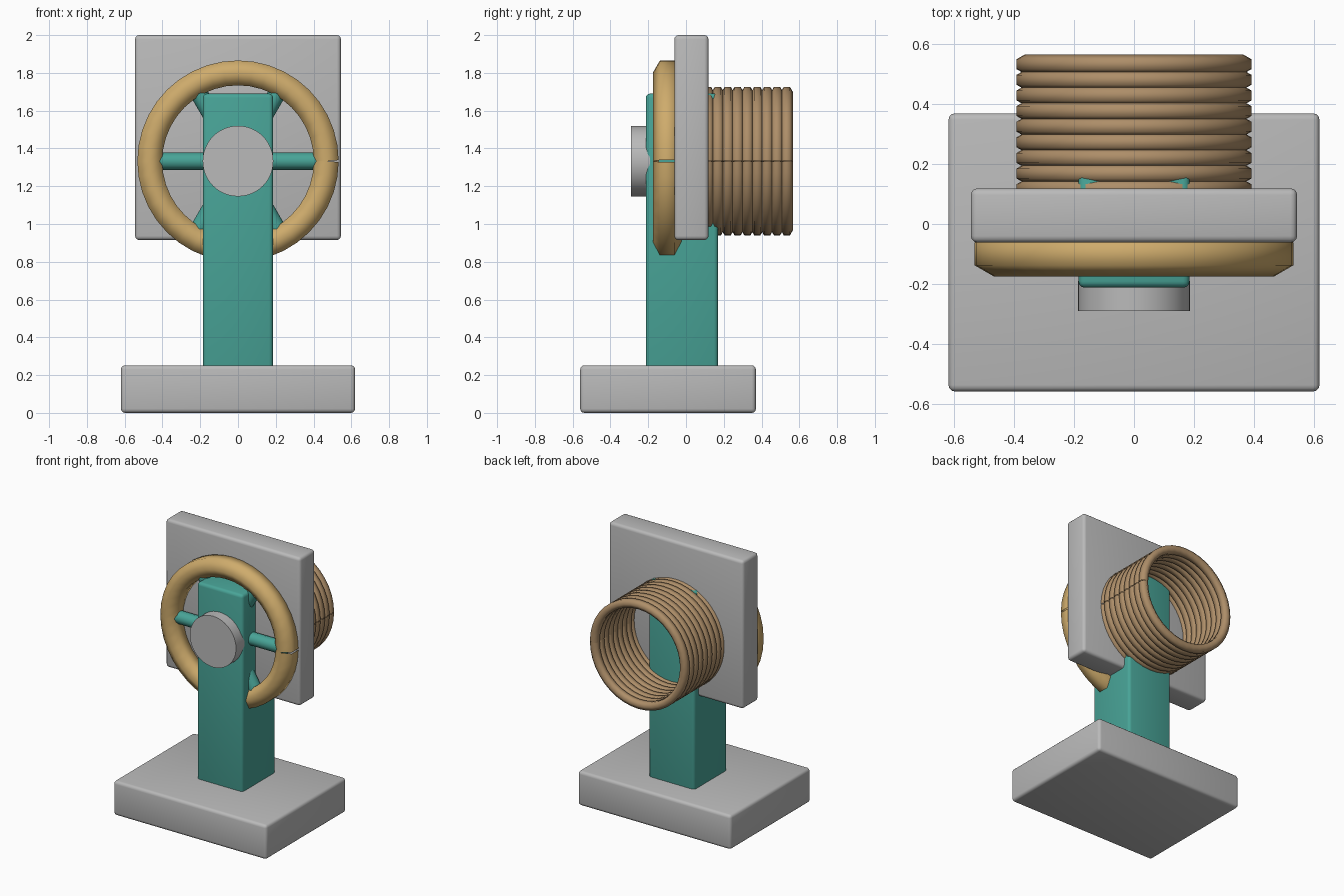
import bpy, bmesh, math
from mathutils import Matrix, Vector

if "Cube" in bpy.data.objects:
    bpy.data.objects.remove(bpy.data.objects["Cube"])

AXIS_Z = 1.333  # height of the shared wheel and coil axis


def material(name, rgb):
    m = bpy.data.materials.new(name)
    m.diffuse_color = (*rgb, 1.0)
    m.use_nodes = True
    m.node_tree.nodes["Principled BSDF"].inputs["Base Color"].default_value = m.diffuse_color
    return m


grey = material("light grey", (0.49, 0.49, 0.49))
teal = material("teal", (0.065, 0.37, 0.31))
tan = material("tan", (0.62, 0.41, 0.15))
brown = material("brown", (0.42, 0.27, 0.14))


def finish(bm, name, mat, angle=None):
    bmesh.ops.recalc_face_normals(bm, faces=bm.faces)
    me = bpy.data.meshes.new(name)
    bm.to_mesh(me)
    bm.free()
    me.materials.append(mat)
    ob = bpy.data.objects.new(name, me)
    bpy.context.collection.objects.link(ob)
    for p in me.polygons:
        p.use_smooth = True
    if angle:
        bpy.ops.object.select_all(action='DESELECT')
        ob.select_set(True)
        bpy.context.view_layer.objects.active = ob
        bpy.ops.object.shade_smooth_by_angle(angle=math.radians(angle))
    return ob


def rounded_box(name, lo, hi, mat, bevel=0.022):
    lo, hi = Vector(lo), Vector(hi)
    bm = bmesh.new()
    bmesh.ops.create_cube(bm, size=1, matrix=Matrix.Translation((lo + hi) / 2)
                          @ Matrix.Diagonal((*(hi - lo), 1)))
    bmesh.ops.bevel(bm, geom=bm.edges[:], offset=bevel, segments=3,
                    profile=0.5, affect='EDGES')
    return finish(bm, name, mat, 30)


def ring(name, radius, tube, y, mat, segments=40, sides=6):
    """Hexagonal tube bent round the y axis, with a thin wedge seam at +x."""
    bm = bmesh.new()
    loops = []
    for i in range(segments + 1):
        a = math.tau * i / segments
        # square-cut ends leave the seam
        tilt = math.pi / segments * ((i == 0) - (i == segments))
        centre = Vector((radius * math.cos(a), y, AXIS_Z + radius * math.sin(a)))
        out = Vector((math.cos(a + tilt), 0, math.sin(a + tilt)))
        loop = []
        for k in range(sides):
            t = math.tau * (k + 0.5) / sides
            loop.append(bm.verts.new(centre + out * tube * math.cos(t)
                                     + Vector((0, tube * math.sin(t), 0))))
        loops.append(loop)
    for a, b in zip(loops, loops[1:]):
        for k in range(sides):
            n = (k + 1) % sides
            bm.faces.new((a[k], a[n], b[n], b[k]))
    return finish(bm, name, mat)


# Base, upright post and square backing plate
rounded_box("base", (-0.62, -0.56, 0), (0.62, 0.37, 0.252), grey)
rounded_box("post", (-0.186, -0.213, 0.2), (0.186, 0.17, 1.69), teal)
rounded_box("back_plate", (-0.545, -0.062, 0.915), (0.545, 0.119, 2.0), grey)

# Hand wheel: rim with three bars crossing the axis
ring("wheel_rim", 0.467, 0.076, -0.1, tan)
for i in range(3):
    bm = bmesh.new()
    turn = (Matrix.Translation((0, -0.1, AXIS_Z))
            @ Matrix.Rotation(math.radians(60 * i), 4, 'Y')
            @ Matrix.Rotation(math.pi / 2, 4, 'Y'))
    bmesh.ops.create_cone(bm, cap_ends=True, segments=12, radius1=0.046,
                          radius2=0.046, depth=0.92, matrix=turn)
    finish(bm, f"wheel_spoke_{i + 1}", teal, 40)

# Round hub cap on the front of the post
bm = bmesh.new()
bmesh.ops.create_cone(bm, cap_ends=True, segments=48, radius1=0.187,
                      radius2=0.187, depth=0.1,
                      matrix=Matrix.Translation((0, -0.24, AXIS_Z))
                      @ Matrix.Rotation(math.pi / 2, 4, 'X'))
finish(bm, "hub_cap", grey, 40)

# Stacked coil rings behind the plate
for i in range(9):
    ring(f"coil_ring_{i + 1}", 0.365, 0.0325, 0.534 - 0.0522 * i, brown)
